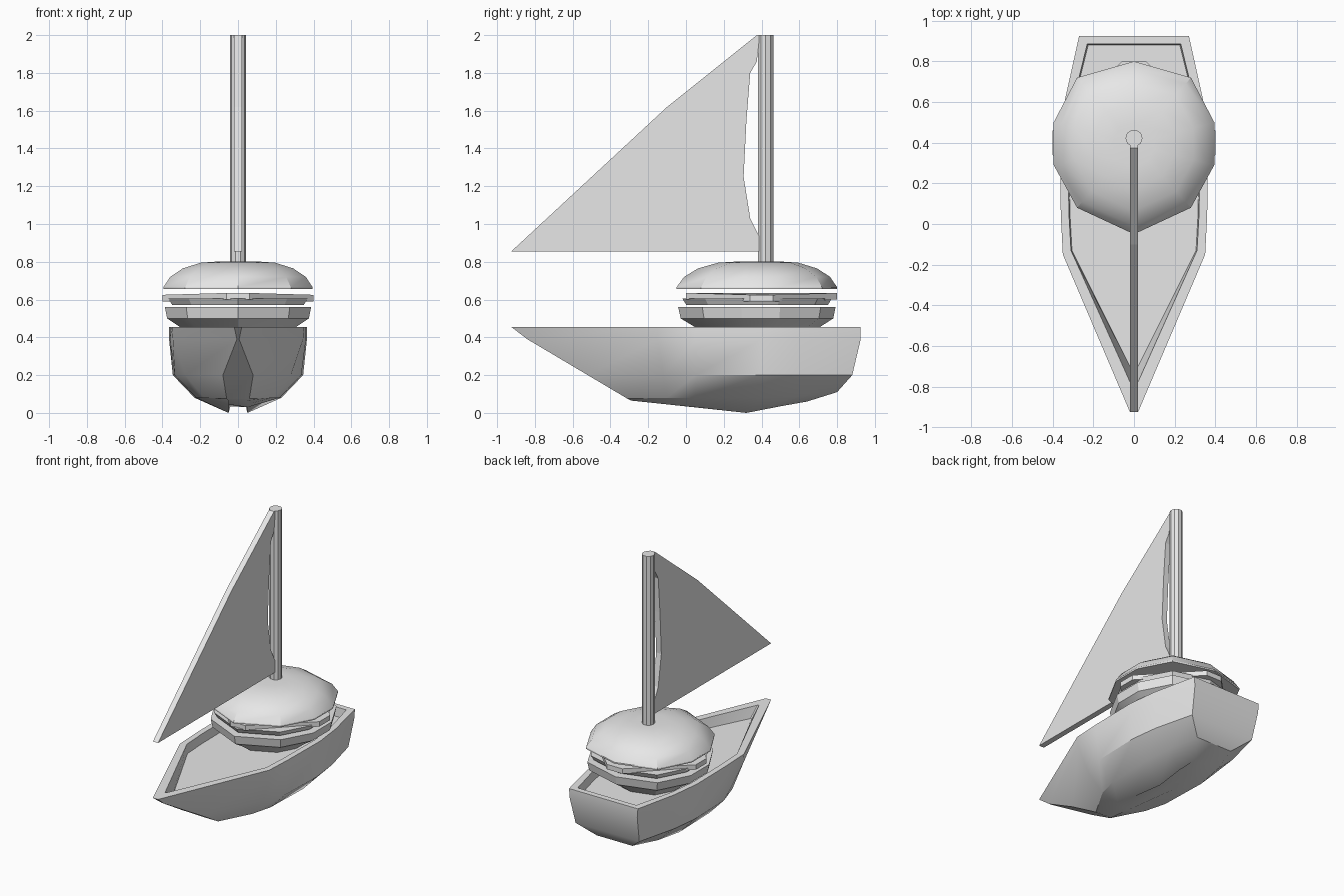
import bpy
import bmesh
import math

cube = bpy.data.objects.get("Cube")
if cube:
    bpy.data.objects.remove(cube, do_unlink=True)

grey = bpy.data.materials.new("plain grey")
grey.use_nodes = True
grey.diffuse_color = (0.8, 0.8, 0.8, 1)
for node in grey.node_tree.nodes:
    if node.type == 'BSDF_PRINCIPLED':
        node.inputs["Base Color"].default_value = grey.diffuse_color


def finish(name, bm, smooth_angle=None):
    """Turn a bmesh into a named object with the grey material."""
    bmesh.ops.recalc_face_normals(bm, faces=bm.faces[:])
    mesh = bpy.data.meshes.new(name)
    bm.to_mesh(mesh)
    bm.free()
    mesh.materials.append(grey)
    obj = bpy.data.objects.new(name, mesh)
    bpy.context.collection.objects.link(obj)
    if smooth_angle:
        bpy.ops.object.select_all(action='DESELECT')
        obj.select_set(True)
        bpy.context.view_layer.objects.active = obj
        bpy.ops.object.shade_smooth_by_angle(angle=math.radians(smooth_angle))
    return obj


def loft(name, rings, smooth_angle=None):
    """Skin closed rings of equal length and cap both ends."""
    bm = bmesh.new()
    loops = [[bm.verts.new(p) for p in ring] for ring in rings]
    count = len(loops[0])
    for low, high in zip(loops, loops[1:]):
        for i in range(count):
            j = (i + 1) % count
            bm.faces.new((low[i], low[j], high[j], high[i]))
    bm.faces.new(loops[0])
    bm.faces.new(loops[-1])
    return finish(name, bm, smooth_angle)


def mirrored(half):
    """Close a left-hand outline with its mirror image."""
    return half + [(-p[0],) + tuple(p[1:]) for p in reversed(half)]


def level(xs, ys, zs):
    if not isinstance(zs, list):
        zs = [zs] * len(xs)
    return mirrored(list(zip(xs, ys, zs)))


# Hull: waterlines from keel to rim, then down the inside to the deck
loft("hull", [
    level([.05, .05, .05, .05, .04, .02], [-.29, -.1, .05, .32, .5, .64],
          [.065, .045, .03, 0, .035, .06]),
    level([.06, .18, .22, .23, .2, .14], [-.31, -.1, .05, .4, .6, .8],
          [.075, .08, .08, .08, .09, .11]),
    level([.08, .28, .335, .345, .32, .25], [-.52, -.12, .05, .4, .6, .88], .2),
    level([.006, .345, .36, .365, .34, .265], [-.84, -.15, .05, .4, .61, .925], .39),
    level([.02, .35, .36, .365, .34, .27], [-.925, -.15, .05, .4, .61, .925], .455),
    level([.005, .31, .32, .325, .3, .23], [-.81, -.13, .05, .4, .6, .885], .455),
    level([.005, .305, .315, .32, .295, .225], [-.73, -.13, .05, .4, .6, .88], .39),
], 30)

# Round cabin: a ten-sided outline pointed at the front
SIDE = [(.28, .08), (.395, .29), (.395, .5), (.28, .72)]
OUTLINE = [(0, -.05)] + SIDE + [(0, .8)] + [(-x, y) for x, y in reversed(SIDE)]
MID = .39


def cabin_ring(scale, z):
    return [(x * scale, MID + (y - MID) * scale, z) for x, y in OUTLINE]


def cabin_layer(name, profile, smooth_angle=None):
    return loft(name, [cabin_ring(s, z) for s, z in profile], smooth_angle)


cabin_layer("cabin_base", [(.55, .385), (.78, .455), (.95, .5), (.98, .56)], 25)
cabin_layer("cabin_middle", [(.88, .57), (.93, .605)])
cabin_layer("cabin_roof", [(1, .655), (1, .665), (.91, .72), (.74, .765),
                           (.5, .795), (.25, .802)], 30)

# Diamond slab under the roof with clipped, slightly drooping corners
slab = []
for z in (.6, .635):
    ring = []
    for k in range(4):
        a = k * math.pi / 2
        for side in (-1, 1):
            r, t = .4, side * .06
            ring.append((r * math.cos(a) - t * math.sin(a),
                         MID + .01 + r * math.sin(a) + t * math.cos(a),
                         z - (.01 if k % 2 == 0 else 0)))
    slab.append(ring)
loft("cabin_slab", slab)

# Mast
MAST_Y, MAST_R = .422, .042
loft("mast", [[(MAST_R * math.cos(i * math.pi / 5),
                MAST_Y + MAST_R * math.sin(i * math.pi / 5), z)
               for i in range(10)] for z in (.78, 2)], 30)

# Sail: flat triangular panel bowed away from the mast
SAIL = [(-.925, .855), (.39, .855), (.39, .93), (.34, 1.03), (.305, 1.25),
        (.32, 1.55), (.34, 1.8), (.375, 1.86), (.39, 2), (.375, 2), (-.1, 1.62)]
loft("sail", [[(x, y, z) for y, z in SAIL] for x in (-.02, .02)])
